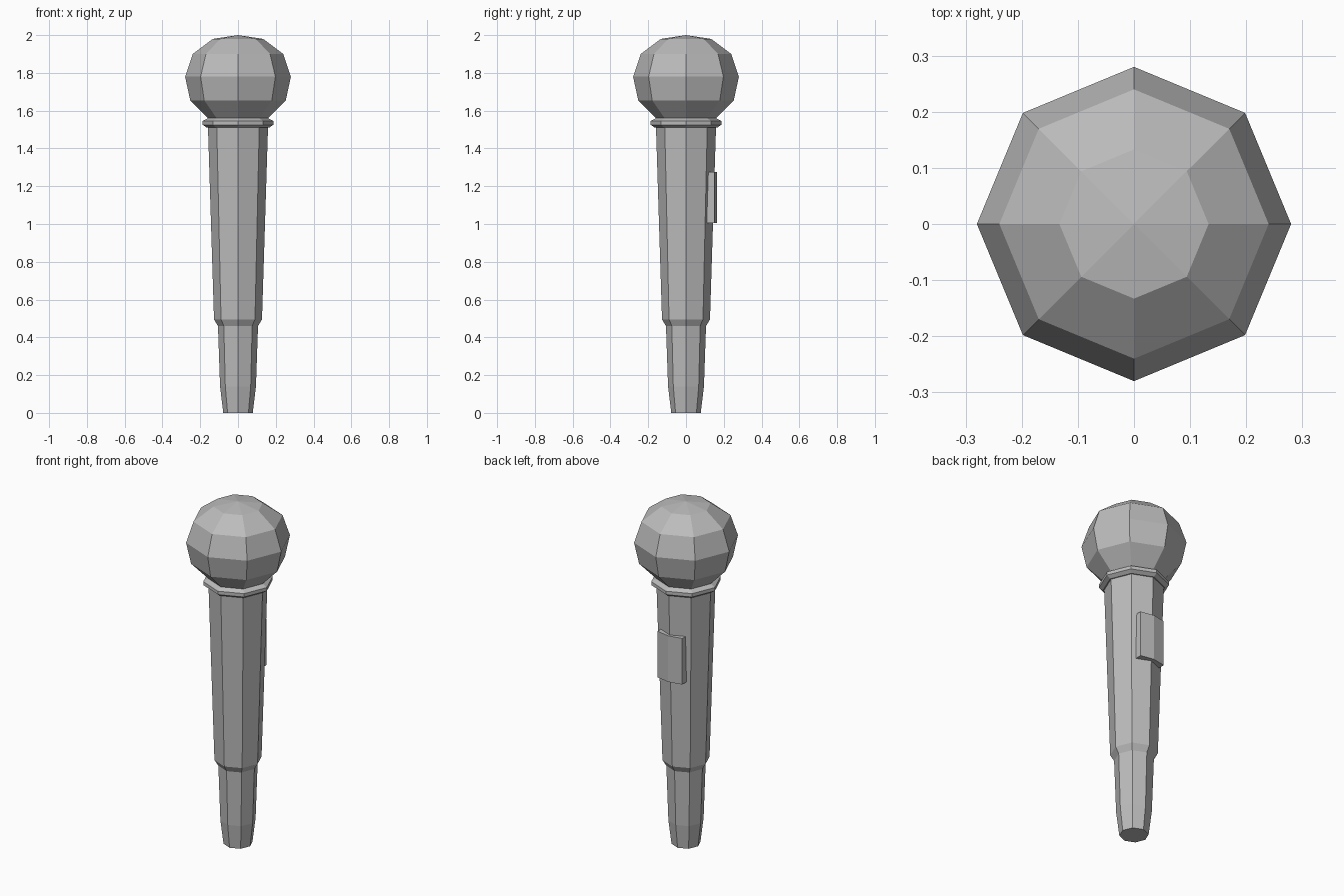
import bpy
import bmesh
from math import cos, sin, tau

cube = bpy.data.objects.get("Cube")
if cube:
    bpy.data.objects.remove(cube, do_unlink=True)

SIDES = 8

grey = bpy.data.materials.new("mid_grey")
grey.use_nodes = True
colour = (0.5, 0.5, 0.5, 1)
grey.diffuse_color = colour
grey.node_tree.nodes["Principled BSDF"].inputs["Base Color"].default_value = colour


def finish(name, bm):
    """Turn a bmesh into a flat-shaded grey object."""
    bmesh.ops.recalc_face_normals(bm, faces=bm.faces)
    mesh = bpy.data.meshes.new(name)
    bm.to_mesh(mesh)
    bm.free()
    mesh.materials.append(grey)
    obj = bpy.data.objects.new(name, mesh)
    bpy.context.collection.objects.link(obj)
    return obj


def lathe(name, profile):
    """Closed eight-sided solid from (radius, height) pairs, bottom to top."""
    bm = bmesh.new()
    rings = []
    for r, z in profile:
        if r == 0:
            rings.append([bm.verts.new((0, 0, z))] * SIDES)
        else:
            rings.append([bm.verts.new((r * cos(tau * i / SIDES), r * sin(tau * i / SIDES), z))
                          for i in range(SIDES)])
    for low, high in zip(rings, rings[1:]):
        for i in range(SIDES):
            j = (i + 1) % SIDES
            bm.faces.new(dict.fromkeys((low[i], low[j], high[j], high[i])))
    for ring, (r, z) in ((rings[0], profile[0]), (rings[-1], profile[-1])):
        if r > 0:
            bm.faces.new(ring)
    return finish(name, bm)


# Tapered grip with the narrower connector end below it
lathe("connector_end", [(0.078, 0), (0.095, 0.14), (0.106, 0.46)])
lathe("handle", [(0.106, 0.46), (0.127, 0.495), (0.159, 1.515)])

# Flared ring between handle and head
lathe("collar", [(0.165, 1.51), (0.187, 1.525), (0.187, 1.545), (0.16, 1.56)])

# Faceted round head
lathe("head", [(0.155, 1.555), (0.253, 1.655), (0.28, 1.78),
               (0.24, 1.90), (0.133, 1.98), (0, 2.0)])

# Switch plate on the back, slightly bent along its middle
bm = bmesh.new()
outline = [(-0.08, 0.09), (0.08, 0.09), (0.08, 0.15), (0, 0.165), (-0.08, 0.15)]
base = bm.faces.new([bm.verts.new((x, y, 1.005)) for x, y in outline])
top = bmesh.ops.extrude_face_region(bm, geom=[base])["geom"]
bmesh.ops.translate(bm, vec=(0, 0, 0.27),
                    verts=[v for v in top if isinstance(v, bmesh.types.BMVert)])
finish("switch", bm)
